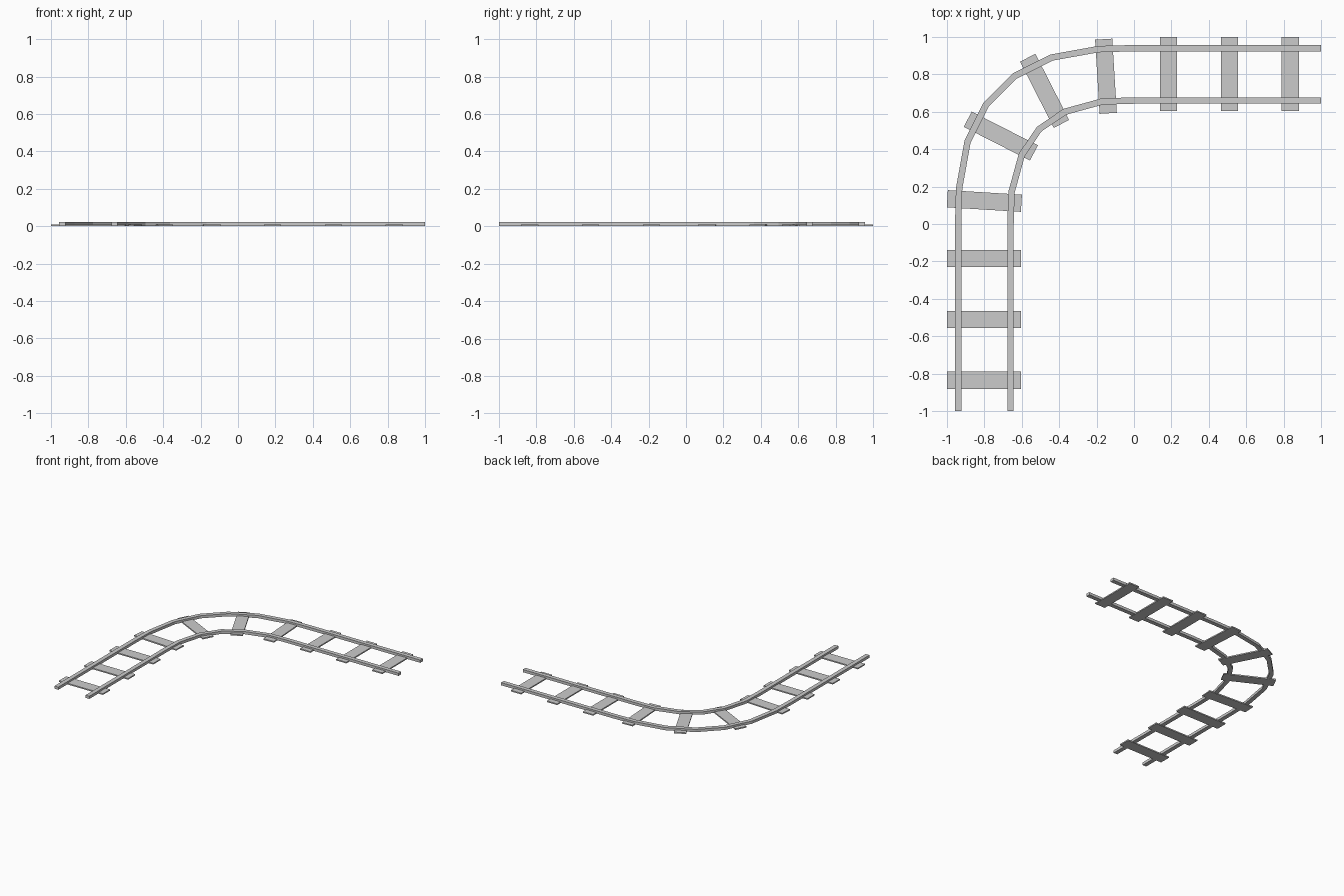
import bpy, bmesh
from math import radians
from mathutils import Vector, Matrix

if "Cube" in bpy.data.objects:
    bpy.data.objects.remove(bpy.data.objects["Cube"])


def new_object(name, bm):
    bmesh.ops.recalc_face_normals(bm, faces=bm.faces[:])
    mesh = bpy.data.meshes.new(name)
    bm.to_mesh(mesh)
    bm.free()
    obj = bpy.data.objects.new(name, mesh)
    bpy.context.collection.objects.link(obj)
    return obj


def rail(name, path, width=0.034, z0=0.002, z1=0.024):
    """Sweep a rectangular section along a flat path with mitred joints."""
    pts = [Vector(p) for p in path]
    bm = bmesh.new()
    rings = []
    for i, p in enumerate(pts):
        a = (p - pts[max(i - 1, 0)]).normalized()
        b = (pts[min(i + 1, len(pts) - 1)] - p).normalized()
        t = (a + b).normalized()
        n = Vector((-t.y, t.x))
        seg = b if b.length > 0 else a
        half = n * (width / 2 / max(t.dot(seg), 0.5))
        rings.append([bm.verts.new((q.x, q.y, z)) for q, z in
                      ((p + half, z0), (p - half, z0), (p - half, z1), (p + half, z1))])
    for r, s in zip(rings, rings[1:]):
        for k in range(4):
            m = (k + 1) % 4
            bm.faces.new((r[k], r[m], s[m], s[k]))
    bm.faces.new(rings[0])
    bm.faces.new(rings[-1])
    return new_object(name, bm)


def sleeper(name, x, y, angle):
    """Thin plank lying across the track."""
    bm = bmesh.new()
    mat = (Matrix.Translation((x, y, 0.005)) @ Matrix.Rotation(radians(angle), 4, 'Z')
           @ Matrix.Diagonal((0.092, 0.397, 0.01, 1)))
    bmesh.ops.create_cube(bm, size=1, matrix=mat)
    return new_object(name, bm)


# Rails: half of each bend, mirrored across the diagonal
def full_path(half):
    return half + [(-y, -x) for x, y in reversed(half)]


rail("outer_rail", full_path([(-0.94, -1), (-0.94, 0), (-0.935, 0.19),
                              (-0.89, 0.44), (-0.79, 0.64)]))
inner = [(-0.66, -1), (-0.66, 0), (-0.655, 0.17), (-0.60, 0.37)]
rail("inner_rail", inner + [(-0.507, 0.507)] + [(-y, -x) for x, y in reversed(inner)])

# Sleepers on the straights
for i, d in enumerate((0.185, 0.51, 0.835)):
    sleeper(f"sleeper_right_{i + 1}", d, 0.802, 0)
    sleeper(f"sleeper_front_{i + 1}", -0.802, -d, 90)

# Sleepers around the bend
for i, (x, y, a) in enumerate(((-0.15, 0.79, 3.5), (-0.478, 0.712, 27),
                               (-0.712, 0.47, 63), (-0.80, 0.123, 86.5))):
    sleeper(f"sleeper_bend_{i + 1}", x, y, a)
